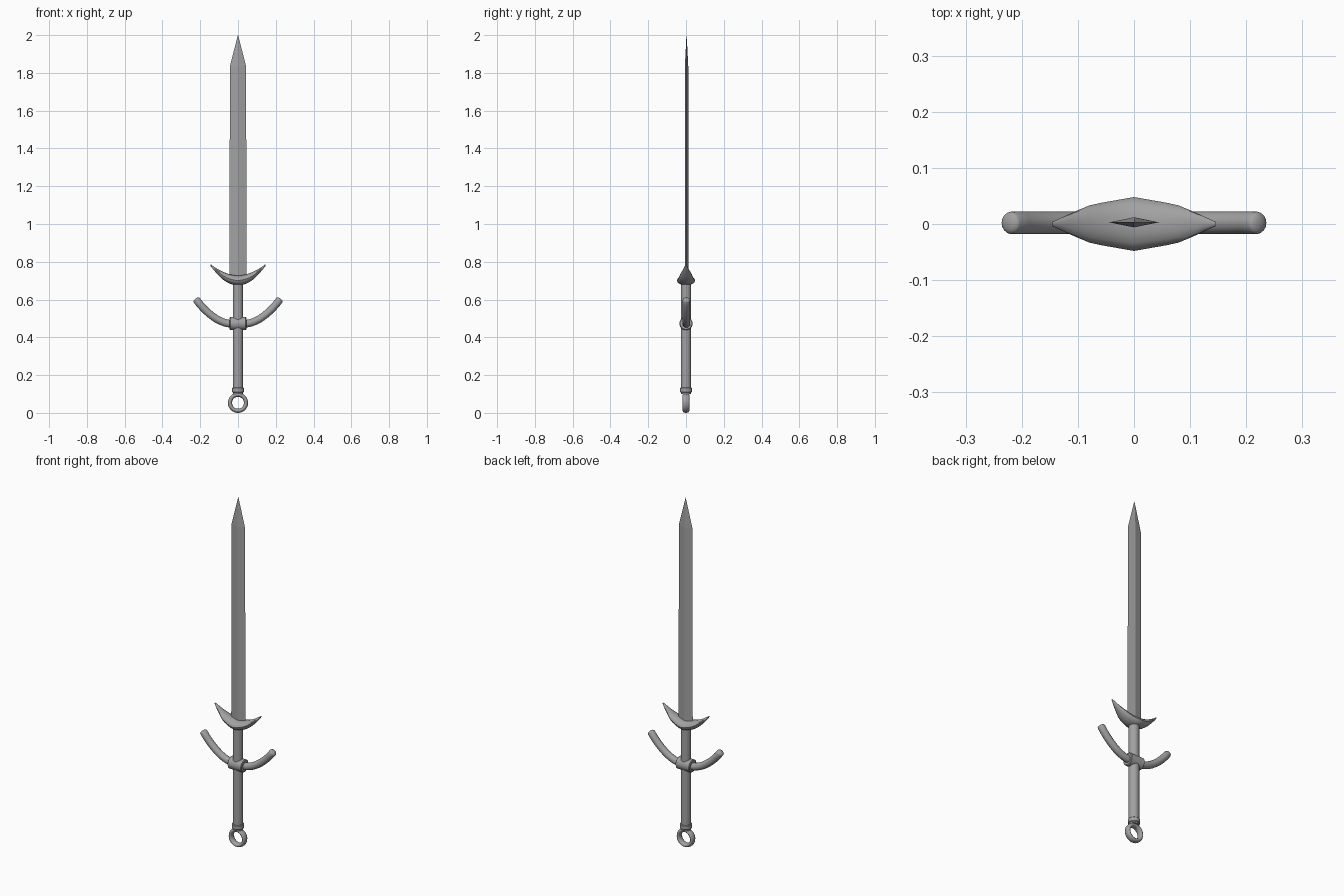
import bpy, bmesh
from math import sin, cos, pi, radians
from mathutils import Vector

if "Cube" in bpy.data.objects:
    bpy.data.objects.remove(bpy.data.objects["Cube"])

# Dark grey metal shared by every part
metal = bpy.data.materials.new("dark_metal")
metal.diffuse_color = (0.36, 0.36, 0.36, 1)
metal.use_nodes = True
metal.node_tree.nodes["Principled BSDF"].inputs["Base Color"].default_value = metal.diffuse_color


def loft(name, rings, smooth=35):
    """Skin a list of equally sized closed rings and cap both ends."""
    bm = bmesh.new()
    rows = [[bm.verts.new(p) for p in ring] for ring in rings]
    n = len(rows[0])
    for a, b in zip(rows, rows[1:]):
        for i in range(n):
            j = (i + 1) % n
            bm.faces.new((a[i], a[j], b[j], b[i]))
    bm.faces.new(rows[0])
    bm.faces.new(rows[-1])
    bmesh.ops.recalc_face_normals(bm, faces=bm.faces)
    me = bpy.data.meshes.new(name)
    bm.to_mesh(me)
    bm.free()
    ob = bpy.data.objects.new(name, me)
    bpy.context.collection.objects.link(ob)
    finish(ob, name, smooth)
    return ob


def finish(ob, name, smooth=35):
    ob.name = name
    ob.data.materials.append(metal)
    bpy.ops.object.select_all(action='DESELECT')
    bpy.context.view_layer.objects.active = ob
    ob.select_set(True)
    if smooth:
        bpy.ops.object.shade_smooth_by_angle(angle=radians(smooth))


def ellipse(c, u, v, n=16):
    return [c + u * cos(2 * pi * i / n) + v * sin(2 * pi * i / n) for i in range(n)]


def lathe(name, profile, n=24):
    """Round part about the z axis from (radius, z) pairs."""
    return loft(name, [ellipse(Vector((0, 0, z)), Vector((r, 0, 0)), Vector((0, r, 0)), n)
                       for r, z in profile])


X, Y, Z = Vector((1, 0, 0)), Vector((0, 1, 0)), Vector((0, 0, 1))

# Blade: diamond section, straight edges and a pointed tip
blade = [(0.045, 0.009, 0.69), (0.043, 0.009, 1.835), (0.0006, 0.0006, 2.0)]
loft("blade", [ellipse(Vector((0, 0.003, z)), X * w, Y * t, 4) for w, t, z in blade], 0)

# Crescent guard: (x, bottom z, top z, half depth), mirrored in x
half = [(0, .675, .727, .048), (.02, .677, .729, .0445), (.04, .683, .733, .041),
        (.06, .692, .739, .0375), (.08, .706, .747, .033), (.10, .725, .757, .0245),
        (.115, .741, .766, .018), (.13, .758, .776, .011), (.145, .777, .787, .004)]
full = [(-x, b, t, d) for x, b, t, d in half[:0:-1]] + half
loft("crescent_guard", [ellipse(Vector((x, 0, (b + t) / 2)), Y * d, Z * ((t - b) / 2))
                        for x, b, t, d in full])

# Grip and its end collar
lathe("grip", [(0.027, 0.10), (0.027, 0.70)])
lathe("grip_collar", [(0.028, 0.108), (0.031, 0.111), (0.031, 0.131), (0.028, 0.134)])

# Curved arms: a round tube swept along a mirrored path with domed ends
arm = [(0, .468), (.04, .471), (.065, .476), (.09, .485), (.115, .498), (.138, .514),
       (.16, .532), (.181, .552), (.201, .574), (.219, .597)]
path = [Vector((-x, .002, z)) for x, z in arm[:0:-1]] + [Vector((x, .002, z)) for x, z in arm]
rings, last = [], len(path) - 1
for i, p in enumerate(path):
    t = (path[min(i + 1, last)] - path[max(i - 1, 0)]).normalized()
    side = t.cross(Y)
    if i in (0, last):
        s = -1 if i == 0 else 1
        caps = [(p + t * s * 0.010 * sin(a), 0.020 * cos(a)) for a in (0, .4, .8, 1.15, 1.45)]
        for c, r in (caps[::-1] if i == 0 else caps):
            rings.append(ellipse(c, Y * r, side * r))
    else:
        rings.append(ellipse(p, Y * 0.020, side * 0.020))
loft("curved_arms", rings)

# Barrel joining the arms to the grip, lying along x
barrel = [(-.044, .031), (-.041, .035), (.041, .035), (.044, .031)]
loft("arm_barrel", [ellipse(Vector((x, 0, .473)), Y * r, Z * r, 24) for x, r in barrel])

# Ring pommel, deeper than it is thick
bpy.ops.mesh.primitive_torus_add(major_segments=32, minor_segments=12, major_radius=0.0425,
                                 minor_radius=0.0110, location=(0, 0, 0.0535),
                                 rotation=(pi / 2, 0, 0))
bpy.context.object.scale = (1, 1, 1.65)
finish(bpy.context.object, "ring_pommel", 60)
